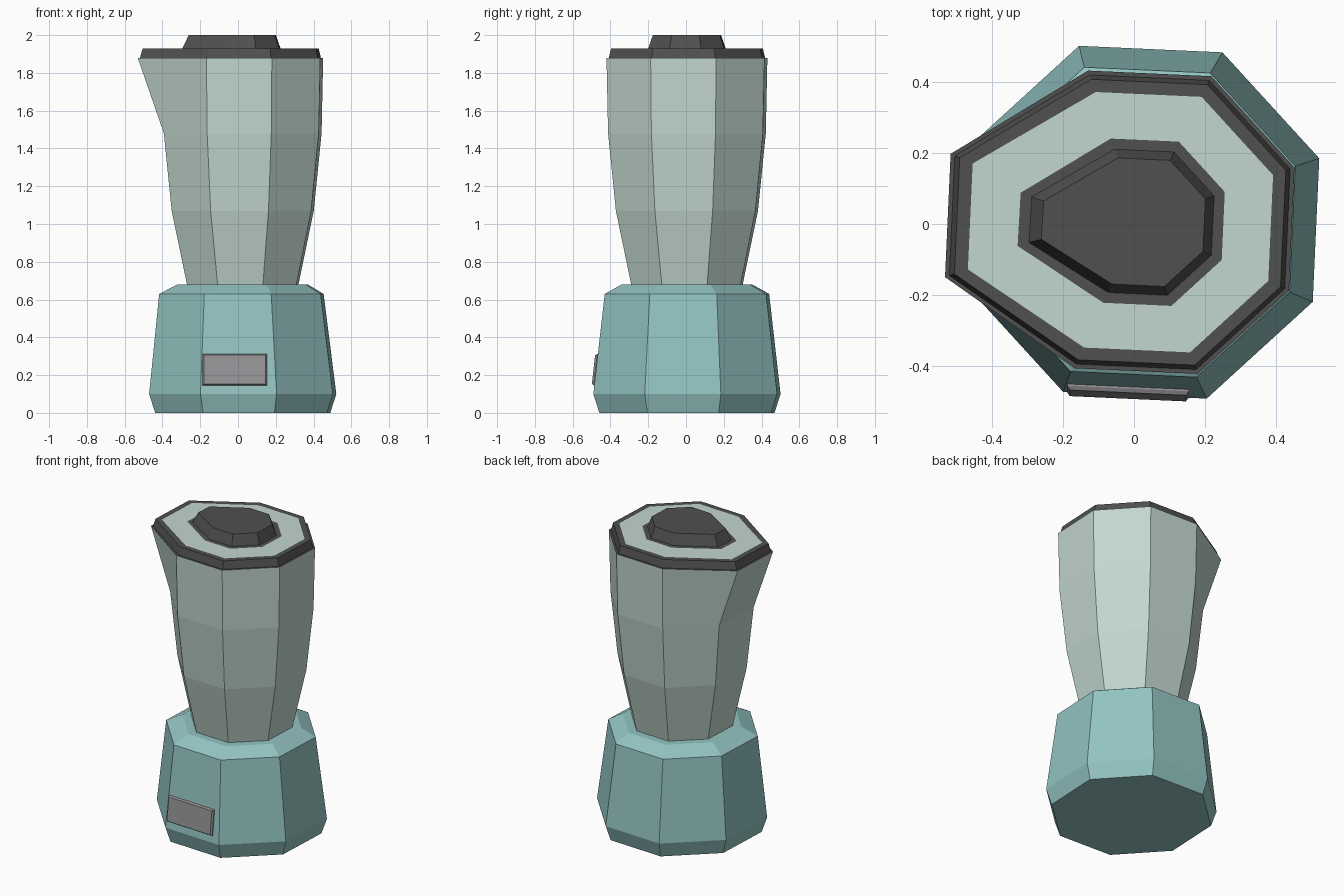
import bpy, bmesh, math
from mathutils import Vector

if "Cube" in bpy.data.objects:
    bpy.data.objects.remove(bpy.data.objects["Cube"])

TURN = 19.9  # rotation of every octagon, degrees


def material(name, rgb):
    m = bpy.data.materials.new(name)
    m.diffuse_color = (*rgb, 1)
    m.use_nodes = True
    m.node_tree.nodes["Principled BSDF"].inputs["Base Color"].default_value = m.diffuse_color
    return m


TEAL = material("teal", (0.29, 0.55, 0.54))
GLASS = material("pale_glass", (0.54, 0.68, 0.62))
DARK = material("dark_plastic", (0.08, 0.08, 0.08))
GREY = material("panel_grey", (0.30, 0.29, 0.30))


def octagon(z, r, spout=0.0, squeeze=1.0, cx=0.025, cy=0.005):
    """Eight points; the two on the left are pulled out to form the spout."""
    pts = []
    for k in range(8):
        a = math.radians(TURN + 45 * k)
        x, y = r * math.cos(a), r * math.sin(a)
        if k in (3, 4):
            x, y = x - spout, y * squeeze
        pts.append(Vector((cx + x, cy + y, z)))
    return pts


def loft(name, rings, mats, bands=None):
    """Skin a stack of rings and cap both ends; bands = material per step, last for the top cap."""
    n = len(rings[0])
    bands = bands or [0] * len(rings)
    bm = bmesh.new()
    vs = [[bm.verts.new(p) for p in ring] for ring in rings]
    bm.faces.new(vs[0][::-1])
    for i in range(len(vs) - 1):
        for j in range(n):
            k = (j + 1) % n
            f = bm.faces.new((vs[i][j], vs[i][k], vs[i + 1][k], vs[i + 1][j]))
            f.material_index = bands[i]
    bm.faces.new(vs[-1]).material_index = bands[-1]
    bmesh.ops.recalc_face_normals(bm, faces=bm.faces)
    me = bpy.data.meshes.new(name)
    bm.to_mesh(me)
    bm.free()
    for m in mats:
        me.materials.append(m)
    ob = bpy.data.objects.new(name, me)
    bpy.context.collection.objects.link(ob)
    return ob


# Motor base
loft("motor_base", [octagon(0, 0.493), octagon(0.1, 0.527), octagon(0.63, 0.463, cx=0.018),
                    octagon(0.68, 0.367)], [TEAL])

# Jar, with a dark rim on top
loft("jar", [octagon(0.68, 0.314), octagon(1.07, 0.40), octagon(1.48, 0.444),
             octagon(1.88, 0.453, 0.13)], [GLASS, DARK], [0, 0, 0, 1])

# Lid: dark edge, pale top surface, raised dark cap
loft("lid", [octagon(1.88, 0.440, 0.13), octagon(1.93, 0.427, 0.128),
             octagon(1.93, 0.389, 0.126),
             octagon(1.93, 0.25, 0.112, 0.78, 0.02), octagon(1.93, 0.218, 0.11, 0.77, 0.02),
             octagon(2.0, 0.192, 0.10, 0.73, 0.02)],
     [DARK, GLASS], [0, 0, 1, 0, 0, 0])

# Control panel lying on the sloped front face of the base
a = math.radians(TURN + 247.5)
out = Vector((math.cos(a), math.sin(a), 0))
side = Vector((-out.y, out.x, 0))
normal = (out + Vector((0, 0, 0.112))).normalized()
up = normal.cross(side)
centre = Vector((0.026, 0.005, 0.228)) + out * 0.473 - side * 0.021


def panel_ring(w, h, d):
    return [centre + side * (sx * w) + up * (sz * h) + normal * d
            for sx, sz in ((-1, -1), (1, -1), (1, 1), (-1, 1))]


loft("control_panel", [panel_ring(0.171, 0.083, -0.01), panel_ring(0.171, 0.083, 0.005),
                       panel_ring(0.163, 0.077, 0.016)], [GREY])
